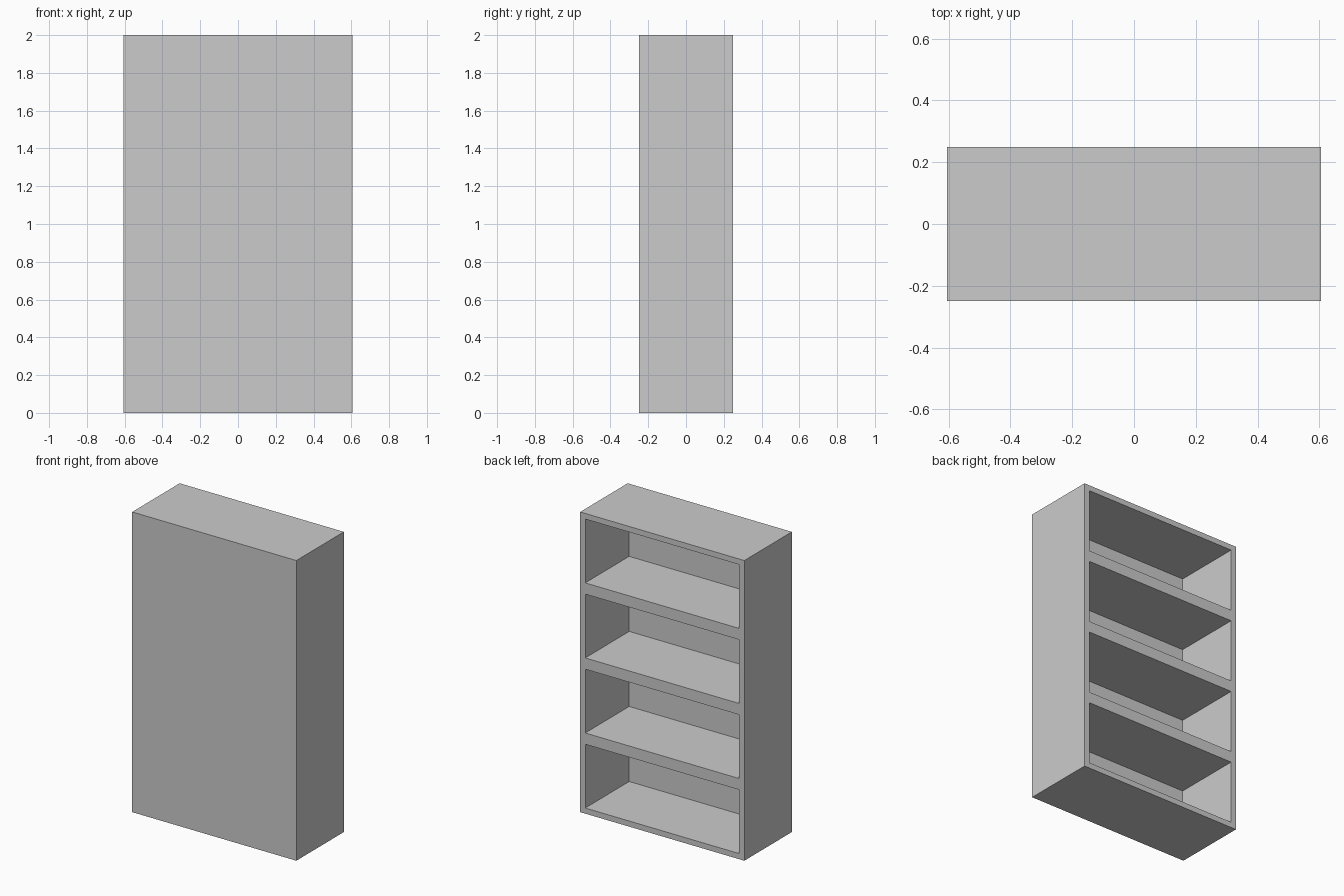
import bpy
import bmesh
from mathutils import Matrix, Vector

if "Cube" in bpy.data.objects:
    bpy.data.objects.remove(bpy.data.objects["Cube"])

W, D, H = 1.21, 0.5, 2.0      # overall size
T = 0.0375                    # panel thickness
BAYS = 4

bm = bmesh.new()

# Solid cabinet block standing on the floor
bmesh.ops.create_cube(bm, size=1, matrix=Matrix.Translation((0, 0, H / 2)) @ Matrix.Diagonal((W, D, H, 1)))

# Divide the block into equal stacked bays
for i in range(1, BAYS):
    bmesh.ops.bisect_plane(bm, geom=bm.verts[:] + bm.edges[:] + bm.faces[:],
                           plane_co=(0, 0, H * i / BAYS), plane_no=(0, 0, 1))
bm.normal_update()

# Open each bay on the +y side, leaving walls, double shelves and a closed panel
openings = [f for f in bm.faces if f.normal.y > 0.9]
bmesh.ops.inset_individual(bm, faces=openings, thickness=T, use_even_offset=True)
floors = bmesh.ops.extrude_discrete_faces(bm, faces=openings)["faces"]
bmesh.ops.translate(bm, verts=[v for f in floors for v in f.verts], vec=Vector((0, T - D, 0)))
bmesh.ops.recalc_face_normals(bm, faces=bm.faces[:])

mesh = bpy.data.meshes.new("bookcase")
bm.to_mesh(mesh)
bm.free()
bpy.context.collection.objects.link(bpy.data.objects.new("bookcase", mesh))
